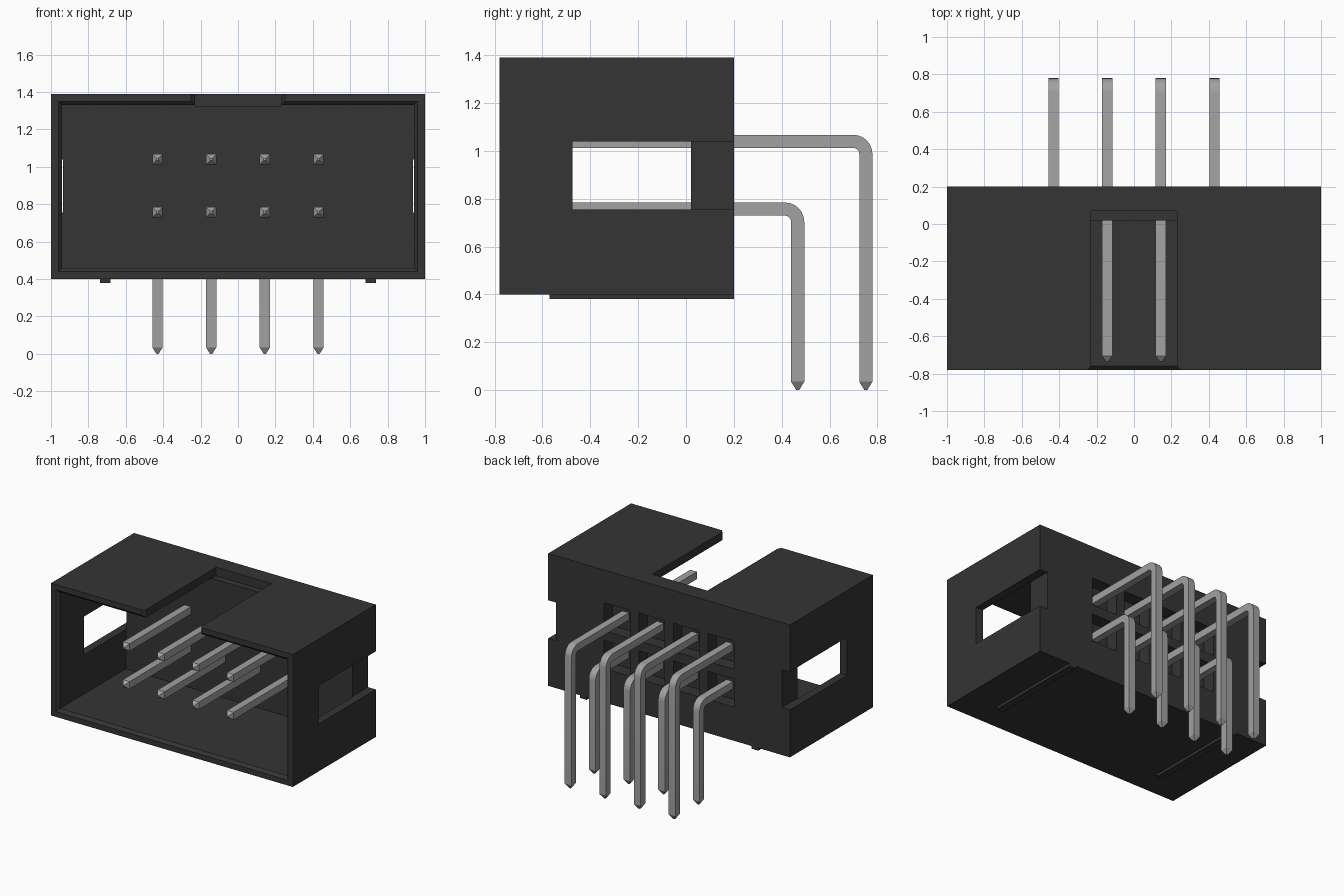
import bpy
import bmesh
import math
from mathutils import Vector

cube = bpy.data.objects.get("Cube")
if cube:
    bpy.data.objects.remove(cube, do_unlink=True)


def material(name, value, metallic=0.0):
    mat = bpy.data.materials.new(name)
    mat.use_nodes = True
    color = (value, value, value, 1)
    mat.diffuse_color = color
    mat.node_tree.nodes["Principled BSDF"].inputs["Base Color"].default_value = color
    return mat


BLACK = material("black plastic", 0.035)
METAL = material("grey metal", 0.36)


def loft(name, rings, mat):
    """Solid skinned through a list of four-cornered rings."""
    bm = bmesh.new()
    loops = [[bm.verts.new(p) for p in ring] for ring in rings]
    for a, b in zip(loops, loops[1:]):
        for i in range(4):
            j = (i + 1) % 4
            bm.faces.new((a[i], a[j], b[j], b[i]))
    bm.faces.new(loops[0])
    bm.faces.new(loops[-1])
    bmesh.ops.recalc_face_normals(bm, faces=bm.faces)
    mesh = bpy.data.meshes.new(name)
    bm.to_mesh(mesh)
    bm.free()
    mesh.materials.append(mat)
    obj = bpy.data.objects.new(name, mesh)
    bpy.context.collection.objects.link(obj)
    return obj


def section(y, x0, x1, z0, z1):
    return [(x0, y, z0), (x1, y, z0), (x1, y, z1), (x0, y, z1)]


def box(name, x0, x1, y0, y1, z0, z1):
    return loft(name, [section(y, x0, x1, z0, z1) for y in (y0, y1)], BLACK)


def cut(target, cutter):
    cutter.hide_render = True
    mod = target.modifiers.new("cut", "BOOLEAN")
    mod.operation = "DIFFERENCE"
    mod.solver = "EXACT"
    mod.object = cutter
    bpy.context.view_layer.objects.active = target
    bpy.ops.object.modifier_apply(modifier=mod.name)
    bpy.data.objects.remove(cutter, do_unlink=True)


FRONT, BACK = -0.78, 0.2
PIN_X = [0.287 * (i - 1.5) for i in range(4)]
ROWS = [(0.757, 0.467), (1.04, 0.752)]  # height and bend position of each row

# Housing with a chamfered cavity open at the front
housing = box("housing", -1, 1, FRONT, BACK, 0.4, 1.39)
mouth = [(FRONT - 0.02, 0.98, 0.02), (FRONT + 0.02, 0.94, 0.06), (0.02, 0.94, 0.06)]
cut(housing, loft("cavity_cutter",
                  [section(y, -w, w, 0.4 + e, 1.39 - e) for y, w, e in mouth], BLACK))

# Key notch in the top wall, flared at the front
flare = [(FRONT - 0.02, 0.27), (FRONT + 0.02, 0.23), (0.07, 0.23)]
cut(housing, loft("notch_cutter",
                  [section(y, -w, w, 1.325, 1.5) for y, w in flare], BLACK))

# Side windows and the shallow recesses behind them
cut(housing, box("window_cutter", -1.1, 1.1, -0.475, 0.01, 0.755, 1.04))
for s in (-1, 1):
    x0, x1 = sorted((s * 0.935, s * 1.1))
    cut(housing, box("recess_cutter", x0, x1, 0.0, 0.3, 0.755, 1.04))

# Square pockets around the pins at the back
for z, _ in ROWS:
    for x in PIN_X:
        cut(housing, box("pocket_cutter", x - 0.107, x + 0.107, 0.1, 0.3,
                         z - 0.105, z + 0.105))

# Standoff ribs underneath
for side, x in (("right", -0.71), ("left", 0.71)):
    box(side + "_rib", x - 0.028, x + 0.028, -0.57, BACK, 0.38, 0.41)


def bent_pin(name, x, z, y):
    """Square pin running back, bending down, pointed at both ends."""
    half, tip, radius, steps = 0.0275, 0.006, 0.053, 6
    path = [(-0.735, z, 0, tip), (-0.705, z, 0, half)]
    for i in range(steps + 1):
        a = math.pi / 2 * i / steps
        path.append((y - radius + radius * math.sin(a),
                     z - radius + radius * math.cos(a), a, half))
    path += [(y, 0.035, math.pi / 2, half), (y, 0, math.pi / 2, tip)]
    rings = []
    for py, pz, a, h in path:
        centre = Vector((x, py, pz))
        across = Vector((h, 0, 0))
        out = Vector((0, math.sin(a), math.cos(a))) * h
        rings.append([centre - across - out, centre + across - out,
                      centre + across + out, centre - across + out])
    pin = loft(name, rings, METAL)
    bpy.ops.object.select_all(action="DESELECT")
    pin.select_set(True)
    bpy.context.view_layer.objects.active = pin
    bpy.ops.object.shade_smooth_by_angle(angle=math.radians(25))


# Two rows of pins
for row, (z, y) in zip(("lower", "upper"), ROWS):
    for i, x in enumerate(PIN_X):
        bent_pin(f"{row}_pin_{i + 1}", x, z, y)
